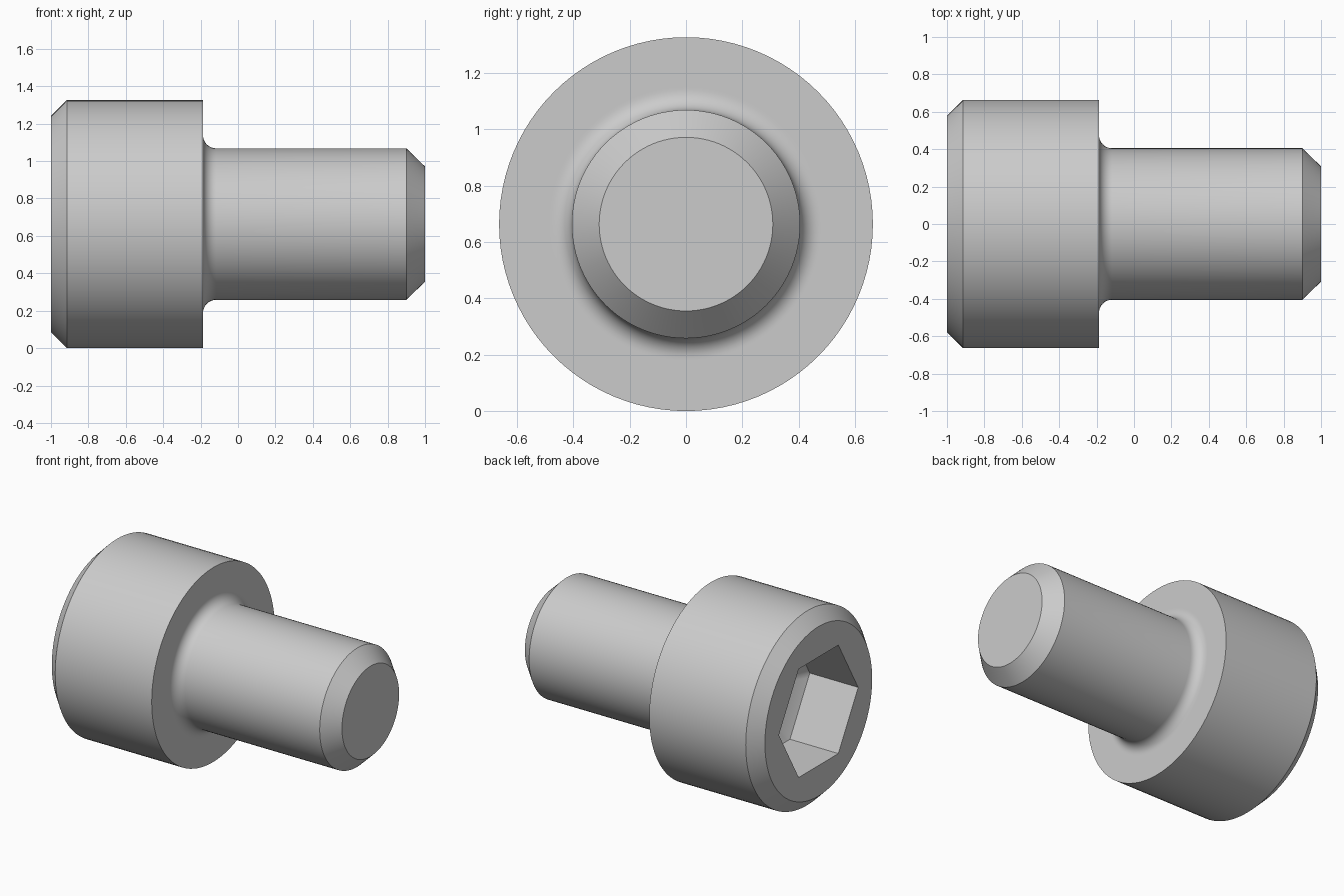
import bpy, bmesh
from math import pi, sin, cos, radians

if "Cube" in bpy.data.objects:
    bpy.data.objects.remove(bpy.data.objects["Cube"], do_unlink=True)

SIDES = 96
HEAD_R, SHANK_R, FILLET = 0.663, 0.405, 0.07
HEAD_X = -0.187          # underside of the head
SOCKET_R = 0.427         # hexagon corner radius
SOCKET_FLOOR = -0.635

steel = bpy.data.materials.new("grey steel")
steel.use_nodes = True
colour = (0.6, 0.6, 0.6, 1)
steel.diffuse_color = colour
steel.node_tree.nodes["Principled BSDF"].inputs["Base Color"].default_value = colour


def ring(bm, x, radius, hexagonal=False):
    """Loop of points around the screw axis, round or hexagonal."""
    verts = []
    for i in range(SIDES):
        a = 2 * pi * i / SIDES
        r = radius
        if hexagonal:
            r *= cos(pi / 6) / cos(a % (pi / 3) - pi / 6)
        verts.append(bm.verts.new((x, r * cos(a), HEAD_R + r * sin(a))))
    return verts


# Sections from the socket floor, out over the head and along the shank
sections = [(SOCKET_FLOOR, SOCKET_R, True), (-1, SOCKET_R, True),
            (-1, 0.578), (-0.915, HEAD_R), (HEAD_X, HEAD_R),
            (HEAD_X, SHANK_R + FILLET + 0.01)]
for k in range(9):
    t = k / 8 * pi / 2
    sections.append((HEAD_X + FILLET * (1 - cos(t)),
                     SHANK_R + FILLET * (1 - sin(t))))
sections += [(0.9, SHANK_R), (1, 0.308)]

bm = bmesh.new()
rings = [ring(bm, *s) for s in sections]
for a, b in zip(rings, rings[1:]):
    for i in range(SIDES):
        j = (i + 1) % SIDES
        bm.faces.new((a[i], a[j], b[j], b[i]))

# Flat shank tip and drilled point at the bottom of the socket
bm.faces.new(rings[-1])
apex = bm.verts.new((SOCKET_FLOOR + 0.22, 0, HEAD_R))
for i in range(SIDES):
    bm.faces.new((apex, rings[0][i], rings[0][(i + 1) % SIDES]))
bmesh.ops.recalc_face_normals(bm, faces=bm.faces)

mesh = bpy.data.meshes.new("socket_head_screw")
bm.to_mesh(mesh)
bm.free()
mesh.materials.append(steel)
screw = bpy.data.objects.new("socket_head_screw", mesh)
bpy.context.collection.objects.link(screw)

bpy.ops.object.select_all(action="DESELECT")
screw.select_set(True)
bpy.context.view_layer.objects.active = screw
bpy.ops.object.shade_smooth_by_angle(angle=radians(30))
